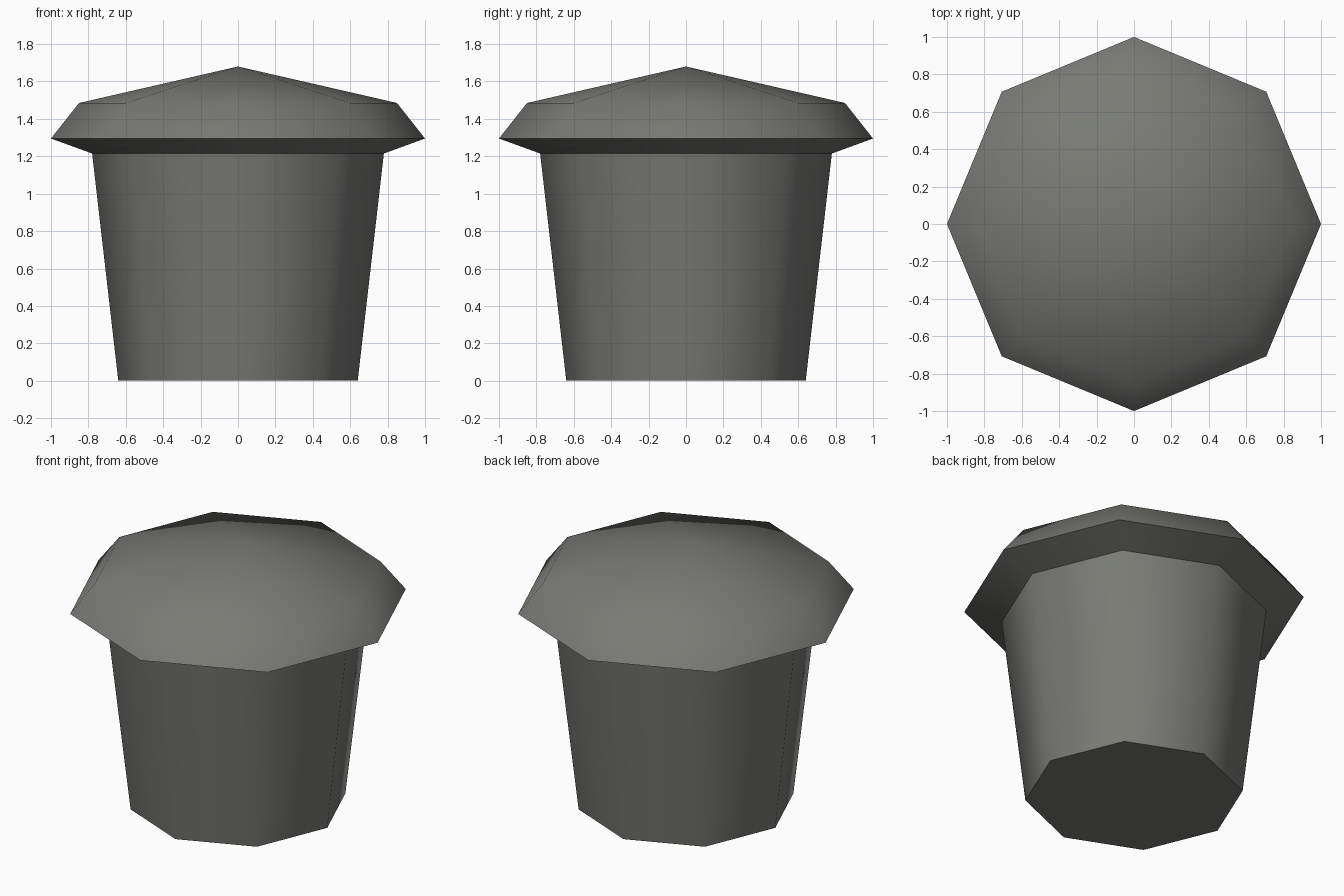
import bpy, bmesh, math

if "Cube" in bpy.data.objects:
    bpy.data.objects.remove(bpy.data.objects["Cube"])

SIDES = 8

grey = bpy.data.materials.new("olive grey")
grey.diffuse_color = (0.19, 0.195, 0.175, 1)
grey.use_nodes = True
grey.node_tree.nodes["Principled BSDF"].inputs["Base Color"].default_value = grey.diffuse_color


def lathe(name, profile):
    """Octagonal turned part from (radius, height) points; radius 0 makes a tip."""
    bm = bmesh.new()
    rings = []
    for r, z in profile:
        n = SIDES if r > 0 else 1
        rings.append([bm.verts.new((r * math.cos(i * math.tau / SIDES),
                                    r * math.sin(i * math.tau / SIDES), z)) for i in range(n)])
    for low, high in zip(rings, rings[1:]):
        for i in range(SIDES):
            j = (i + 1) % SIDES
            if len(high) == 1:
                bm.faces.new((low[i], low[j], high[0]))
            else:
                bm.faces.new((low[i], low[j], high[j], high[i]))
    if name == "bin_body":
        bm.faces.new(rings[0][::-1])  # flat base
    mesh = bpy.data.meshes.new(name)
    bm.to_mesh(mesh)
    bm.free()
    mesh.materials.append(grey)
    obj = bpy.data.objects.new(name, mesh)
    bpy.context.collection.objects.link(obj)
    bpy.ops.object.select_all(action='DESELECT')
    obj.select_set(True)
    bpy.context.view_layer.objects.active = obj
    bpy.ops.object.shade_smooth_by_angle(angle=math.radians(50))
    return obj


# Tapered container
lathe("bin_body", [(0.64, 0.0), (0.78, 1.215)])
# Overhanging lid: underside, flared rim, shallow peak
lathe("bin_lid", [(0.78, 1.215), (1.0, 1.295), (0.85, 1.485), (0, 1.68)])
